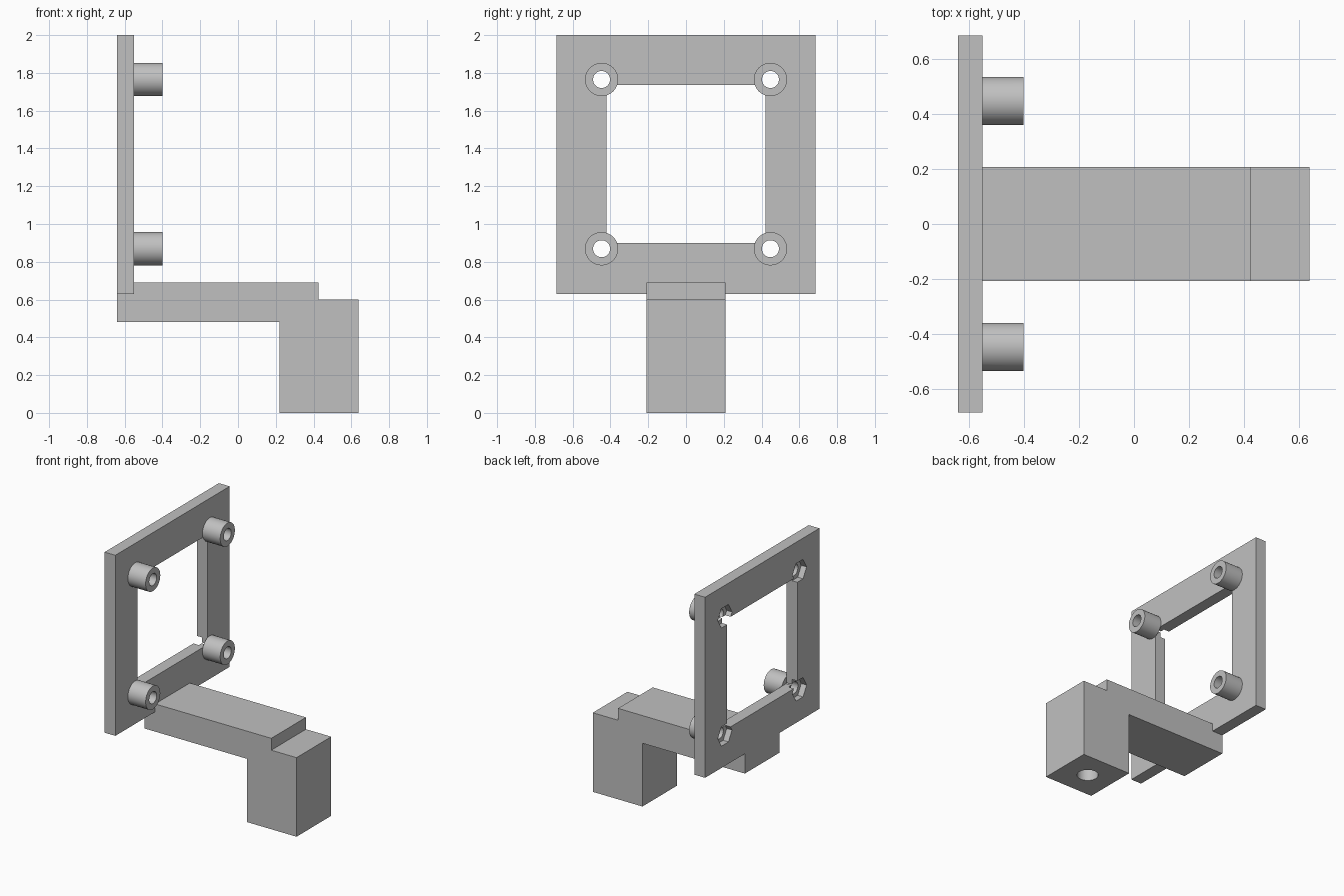
import bpy, bmesh, math
from mathutils import Matrix, Vector

if "Cube" in bpy.data.objects:
    bpy.data.objects.remove(bpy.data.objects["Cube"])

grey = bpy.data.materials.new("light grey plastic")
grey.diffuse_color = (0.53, 0.53, 0.53, 1)
grey.use_nodes = True
grey.node_tree.nodes["Principled BSDF"].inputs["Base Color"].default_value = grey.diffuse_color


def finish(name, bm):
    bmesh.ops.recalc_face_normals(bm, faces=bm.faces)
    me = bpy.data.meshes.new(name)
    bm.to_mesh(me)
    bm.free()
    me.materials.append(grey)
    ob = bpy.data.objects.new(name, me)
    bpy.context.collection.objects.link(ob)
    return ob


def box(name, x0, x1, y0, y1, z0, z1):
    bm = bmesh.new()
    bmesh.ops.create_cube(bm, size=1)
    for v in bm.verts:
        v.co = Vector((x0 + (v.co.x + .5) * (x1 - x0),
                       y0 + (v.co.y + .5) * (y1 - y0),
                       z0 + (v.co.z + .5) * (z1 - z0)))
    return finish(name, bm)


def rod(name, r, start, length, axis='X', sides=48):
    """Cylinder running from start along +axis."""
    bm = bmesh.new()
    bmesh.ops.create_cone(bm, cap_ends=True, segments=sides, radius1=r, radius2=r, depth=length)
    bmesh.ops.translate(bm, verts=bm.verts, vec=(0, 0, length / 2))
    if axis == 'X':
        bm.transform(Matrix.Rotation(math.pi / 2, 4, 'Y'))
    bm.transform(Matrix.Translation(start))
    return finish(name, bm)


def combine(target, tool, op):
    """Apply one boolean and remove the tool."""
    m = target.modifiers.new("bool", 'BOOLEAN')
    m.operation, m.object, m.solver = op, tool, 'EXACT'
    bpy.context.view_layer.objects.active = target
    bpy.ops.object.modifier_apply(modifier=m.name)
    bpy.data.objects.remove(tool)


# Square frame plate with its window
bracket = box("fan_bracket", -.64, -.55, -.685, .685, .63, 2)
combine(bracket, box("window", -.8, -.4, -.42, .42, .9, 1.735), 'DIFFERENCE')

# Stepped arm with the downward mounting block
profile = [(-.64, .48), (.22, .48), (.22, 0), (.637, 0), (.637, .6), (.425, .6),
           (.425, .69), (-.59, .69), (-.59, .63), (-.64, .63)]
bm = bmesh.new()
face = bm.faces.new([bm.verts.new((x, -.208, z)) for x, z in profile])
ext = bmesh.ops.extrude_face_region(bm, geom=[face])
bmesh.ops.translate(bm, vec=(0, .416, 0),
                    verts=[g for g in ext['geom'] if isinstance(g, bmesh.types.BMVert)])
combine(bracket, finish("arm", bm), 'UNION')

# Corner standoffs, each with a screw hole and a hexagonal nut recess behind
corners = [(y, z) for y in (-.447, .447) for z in (.869, 1.765)]
for y, z in corners:
    combine(bracket, rod("standoff", .088, (-.55, y, z), .149), 'UNION')
for y, z in corners:
    combine(bracket, rod("screw_hole", .045, (-.8, y, z), .6, sides=32), 'DIFFERENCE')
    nut = rod("nut_recess", .085, (-.7, y, z), .105, sides=6)
    combine(bracket, nut, 'DIFFERENCE')

# Rod socket under the block and its set-screw hole
combine(bracket, rod("rod_socket", .075, (.428, 0, -.1), .52, 'Z'), 'DIFFERENCE')
combine(bracket, rod("set_screw_hole", .04, (.1, 0, .16), .33, sides=32), 'DIFFERENCE')

# Smooth round walls, crisp edges
bpy.ops.object.select_all(action='DESELECT')
bracket.select_set(True)
bpy.context.view_layer.objects.active = bracket
bpy.ops.object.shade_smooth_by_angle(angle=math.radians(30))
